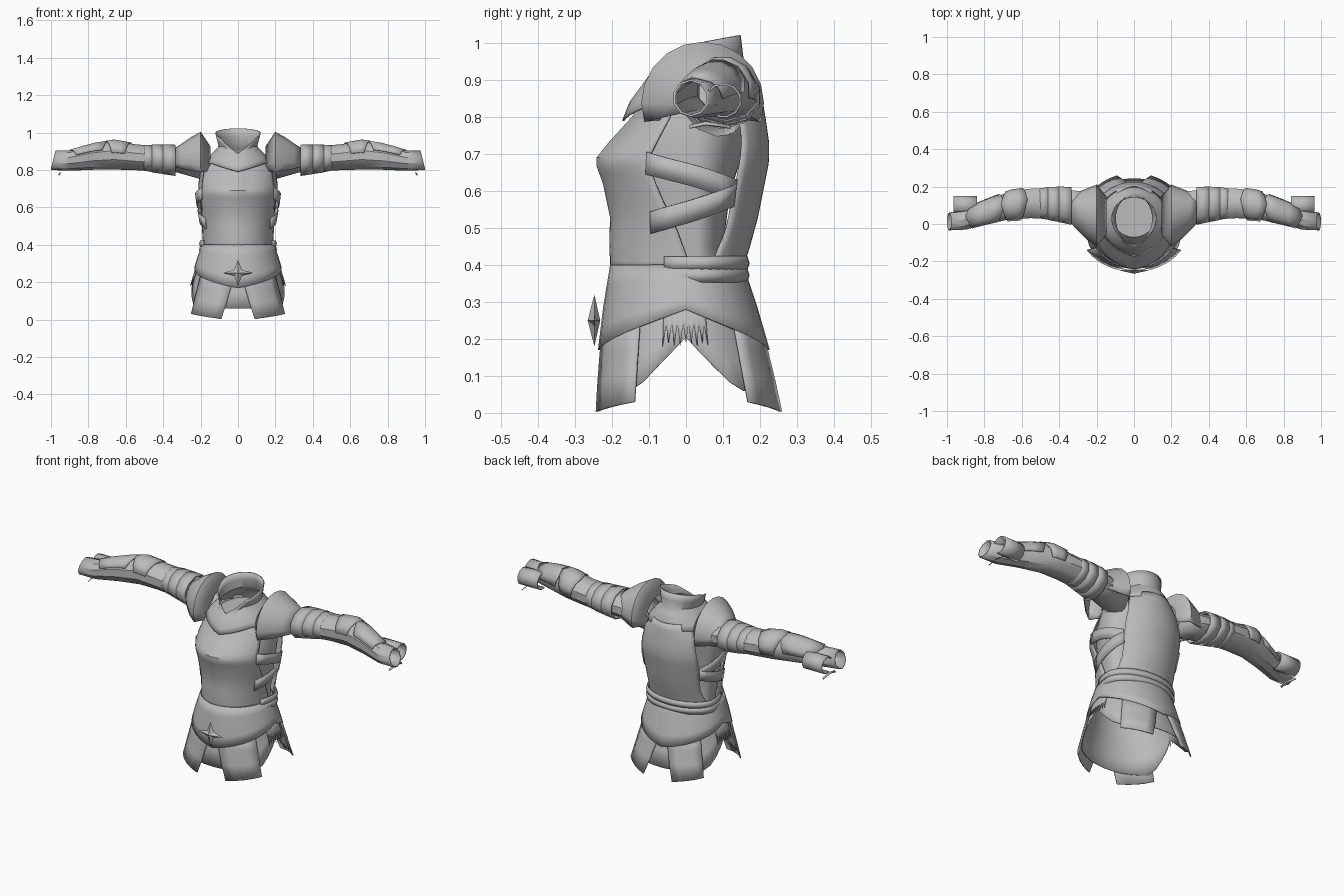
import bpy, bmesh
from math import sin, cos, radians, pi
from mathutils import Vector

cube = bpy.data.objects.get("Cube")
if cube:
    bpy.data.objects.remove(cube)

steel = bpy.data.materials.new("steel_grey")
steel.use_nodes = True
GREY = (0.5, 0.5, 0.5, 1)
steel.diffuse_color = GREY
steel.node_tree.nodes["Principled BSDF"].inputs["Base Color"].default_value = GREY


def finish(name, bm, thick=0, angle=35):
    bmesh.ops.recalc_face_normals(bm, faces=bm.faces)
    mesh = bpy.data.meshes.new(name)
    bm.to_mesh(mesh)
    bm.free()
    mesh.materials.append(steel)
    ob = bpy.data.objects.new(name, mesh)
    bpy.context.collection.objects.link(ob)
    if thick:
        mod = ob.modifiers.new("thickness", 'SOLIDIFY')
        mod.thickness = thick
        mod.offset = 0
    bpy.ops.object.select_all(action='DESELECT')
    ob.select_set(True)
    bpy.context.view_layer.objects.active = ob
    bpy.ops.object.shade_smooth_by_angle(angle=radians(angle))


def span(a, b, n):
    return [a + (b - a) * i / n for i in range(n + 1)]


def patch(name, f, us, vs, thick=0.006, wrap=False, cap=False):
    """Grid surface f(u, v); u runs around, v runs along; cap closes the last ring."""
    bm = bmesh.new()
    rows = [[bm.verts.new(f(u, v)) for u in us] for v in vs]
    n = len(us)
    for lo, hi in zip(rows, rows[1:]):
        for i in range(n if wrap else n - 1):
            j = (i + 1) % n
            bm.faces.new((lo[i], lo[j], hi[j], hi[i]))
    if cap:
        bm.faces.new(rows[-1])
    finish(name, bm, thick)


def mirrored(f, s):
    def g(u, v):
        p = f(u, v)
        return Vector((p.x * s, p.y, p.z))
    return g


def lerp_table(table, t):
    for p, q in zip(table, table[1:]):
        if t <= q[0]:
            k = max(0, (t - p[0]) / (q[0] - p[0]))
            return [a + (b - a) * k for a, b in zip(p, q)][1:]
    return list(table[-1][1:])


def egg(deg, rx, yf, yb, z, mid=0.03):
    """Point on an oval with separate front and back depth; 0 degrees is the front."""
    a = radians(deg)
    c = cos(a)
    return Vector((rx * sin(a), mid + (yf - mid) * c if c > 0 else mid - (yb - mid) * c, z))


FULL = span(0, 350, 35)

# Torso: body core inside separate breast and back plates
PLATE = [(.39, .189, -.202, .152), (.45, .19, -.203, .17), (.53, .2, -.2, .192),
         (.62, .216, -.217, .21), (.67, .222, -.234, .22), (.69, .222, -.233, .222),
         (.73, .217, -.2, .222), (.8, .2, -.135, .212), (.87, .14, -.1, .2)]
CORE = [(.37, .18, -.18, .13), (.45, .18, -.18, .1), (.6, .2, -.18, .12),
        (.72, .213, -.18, .16), (.81, .2, -.11, .18), (.87, .11, -.07, .17)]


def on_plate(deg, z, grow=1.0):
    rx, yf, yb = lerp_table(PLATE, z)
    return egg(deg, rx * grow, yf * grow, yb * grow, z)


patch("body_core", lambda u, v: egg(u, *lerp_table(CORE, v), v), FULL,
      [r[0] for r in CORE], 0, wrap=True, cap=True)

FRONT_EDGE = [(.39, 86), (.48, 78), (.6, 64), (.68, 60), (.76, 62), (.87, 66)]
BACK_EDGE = [(.39, 74), (.48, 60), (.6, 55), (.75, 50), (.87, 54)]
HEIGHTS = sorted([r[0] for r in PLATE] + [.41, .49, .57, .65, .71, .765, .835])


def breast(u, v):
    p = on_plate(u * lerp_table(FRONT_EDGE, v)[0], v)
    p.y -= (v - .39) * .02 * max(0, 1 - abs(u) * 5)  # central keel
    return p


patch("breast_plate", breast, span(-1, 1, 24), HEIGHTS)
patch("back_plate", lambda u, v: on_plate(180 + u * lerp_table(BACK_EDGE, v)[0], v),
      span(-1, 1, 16), HEIGHTS)

# Folded sash around the sides and back of the waist
for i, (z, half, grow) in enumerate(((.405, 112, .014), (.372, 120, .014))):
    def sash(u, v, z=z, half=half, grow=grow):
        g = grow * (1 - .8 * abs(u) ** 4) * (1 - abs(v) * .4)
        return egg(180 + u * half, .195 + g, -.203 - g, .155 + g, z + .018 * v)
    patch(f"sash_fold_{i + 1}", sash, span(-1, 1, 24), [-1, 0, 1])


# Skirt: inner cloth, upper plate and hanging tassets
def on_skirt(deg, z, grow=0.0):
    t = (.4 - z) / .4
    return egg(deg, .19 + .118 * t + grow, -.203 - .048 * t - grow,
               .153 + .115 * t + grow, z, 0)


def side_angle(deg):
    """Angle away from the nearer of front or back: 0 to 90."""
    a = deg % 180
    return min(a, 180 - a)


def skirt_surface(hem, grow):
    return lambda u, v: on_skirt(u, .4 + (hem(u) - .4) * v, grow * min(1, v * 2))


def inner_hem(u):
    return .06 + .145 * max(0, (side_angle(u) - 54) / 36)


def upper_hem(u):
    return .17 + .11 * (side_angle(u) / 90) ** 1.2


patch("inner_skirt", skirt_surface(inner_hem, -.008), FULL, span(0, 1, 4), 0.004, wrap=True)
patch("upper_skirt", skirt_surface(upper_hem, .005), FULL, span(0, 1, 4), 0.005, wrap=True)


def tasset(end, back):
    def f(u, v):
        inner = 17 * (.25 + .75 * v)
        deg = inner + (end - inner) * u
        z = .25 + (.003 + .027 * u - .25) * v
        return on_skirt(180 - deg if back else deg, z, .002)
    return f


# Shapes of the paired parts, drawn on the +x side
DOME = [(.15, .045, .1, .825), (.2, .045, .163, .838), (.25, .053, .135, .838),
        (.3, .068, .1, .838), (.345, .085, .068, .84)]
ARM = [(.17, .08, .83, .085, .085), (.32, .095, .85, .085, .062), (.44, .11, .86, .085, .065),
       (.55, .11, .868, .08, .066), (.66, .1, .88, .075, .075), (.78, .065, .87, .065, .066),
       (.9, .025, .85, .055, .05), (.988, .013, .852, .046, .048)]
RING = span(0, 324, 9)


def fringe(u, v):
    drop = .24 if u % 2 else .18 + .004 * (u % 3)
    return on_skirt(74 + u * 2, .29 + (drop - .29) * v)


def dome(u, x):
    y, r, z = lerp_table(DOME, x)
    a = radians(u)
    return Vector((x, y + r * sin(a), z + r * cos(a)))


def sleeve(u, x, grow=0.0):
    y, z, ry, rz = lerp_table(ARM, x)
    a = radians(u)
    slant = .012 * cos(a) if x > .95 else 0
    return Vector((x - slant, y + (ry + grow) * sin(a), z + (rz + grow) * cos(a)))


def cuff(u, x):
    a = radians(u)
    return Vector((x, .1 + .048 * sin(a), .845 + .045 * cos(a)))


def wrist_tie(u, v):
    return Vector((.95 + v, .065 + .055 * u, .79 - .012 * abs(u) - v))


for side, s in (("left", 1), ("right", -1)):
    # Tassets and ragged hip fringe
    patch(f"{side}_front_tasset", mirrored(tasset(56, False), s), span(0, 1, 4), span(0, 1, 3))
    patch(f"{side}_back_tasset", mirrored(tasset(50, True), s), span(0, 1, 4), span(0, 1, 3))
    patch(f"{side}_hip_fringe", mirrored(fringe, s), range(17), [0, .5, 1], 0.003)

    # Side straps joining the two plates
    for i, (lo, hi, tilt) in enumerate(((.52, .58, .05), (.61, .67, -.05))):
        def strap(u, v, tilt=tilt):
            return on_plate(u, v + tilt * (u - 90) / 45, 1.025)
        patch(f"{side}_strap_{i + 1}", mirrored(strap, s), span(58, 125, 5), [lo, hi])

    # Shoulder guard: a peaked dome, open below, over a full sleeve
    patch(f"{side}_shoulder_guard", mirrored(dome, s), span(-108, 108, 12),
          [r[0] for r in DOME])
    patch(f"{side}_sleeve", mirrored(sleeve, s), RING, [r[0] for r in ARM], wrap=True)

    # Upper arm bands
    for i, (x0, x1, g) in enumerate(((.335, .4, .018), (.395, .46, .012), (.455, .51, .005))):
        patch(f"{side}_arm_band_{i + 1}",
              mirrored(lambda u, x, g=g, x1=x1: sleeve(u, x, g - .006 * (x == x1)), s),
              RING, [x0, x1], wrap=True)

    # Elbow plate and forearm plate with pointed edges
    for part, x0, x1, g, half in (("elbow_plate", .57, .71, .008, 95),
                                  ("forearm_plate", .69, .9, .006, 80)):
        def plate(u, v, x0=x0, x1=x1, g=g, half=half):
            x = x0 + (x1 - x0) * v + .035 * (1 - 2 * v) * abs(u)
            return sleeve(15 + u * half, x, g)
        patch(f"{side}_{part}", mirrored(plate, s), span(-1, 1, 6), span(0, 1, 3))

    # Short cuff tube behind the wrist and a loose tie below it
    patch(f"{side}_rear_cuff", mirrored(cuff, s), span(-60, 200, 8), [.84, .9, .965])
    patch(f"{side}_wrist_tie", mirrored(wrist_tie, s), [-1, -.2, 1], [0, .008], 0.004)

# Collar: flared base, narrow neck, tall rim dipping to an open front
COLLAR = [(0, .185, -.15, .2, .835), (1, .14, -.13, .185, .885), (2, .1, -.1, .155, .925),
          (3, .118, -.09, .145, 1.0)]


def collar(u, v):
    rx, yf, yb, z = lerp_table(COLLAR, v)
    a = min(u, 360 - u)
    near = max(0, 1 - a / 50)
    z += .022 * (v / 3) * max(0, -cos(radians(a))) - .045 * near
    z -= max(0, v - 2) * .07 * max(0, 1 - a / 95)
    p = egg(u, rx, yf, yb, z)
    p.y -= .02 * near
    return p


patch("collar", collar, FULL, span(0, 3, 6), wrap=True)

# Star buckle: raised four-pointed star at the front of the skirt
bm = bmesh.new()
tips = [bm.verts.new((0, y, .25)) for y in (-.266, -.232)]
rim = []
for i in range(8):
    a = i * pi / 4
    rx, rz = (.03, .022) if i % 2 else (.08, .07)
    rim.append(bm.verts.new((rx * cos(a), -.248, .25 + rz * sin(a))))
for i in range(8):
    for tip in tips:
        bm.faces.new((rim[i], rim[(i + 1) % 8], tip))
finish("star_buckle", bm, 0, 10)
